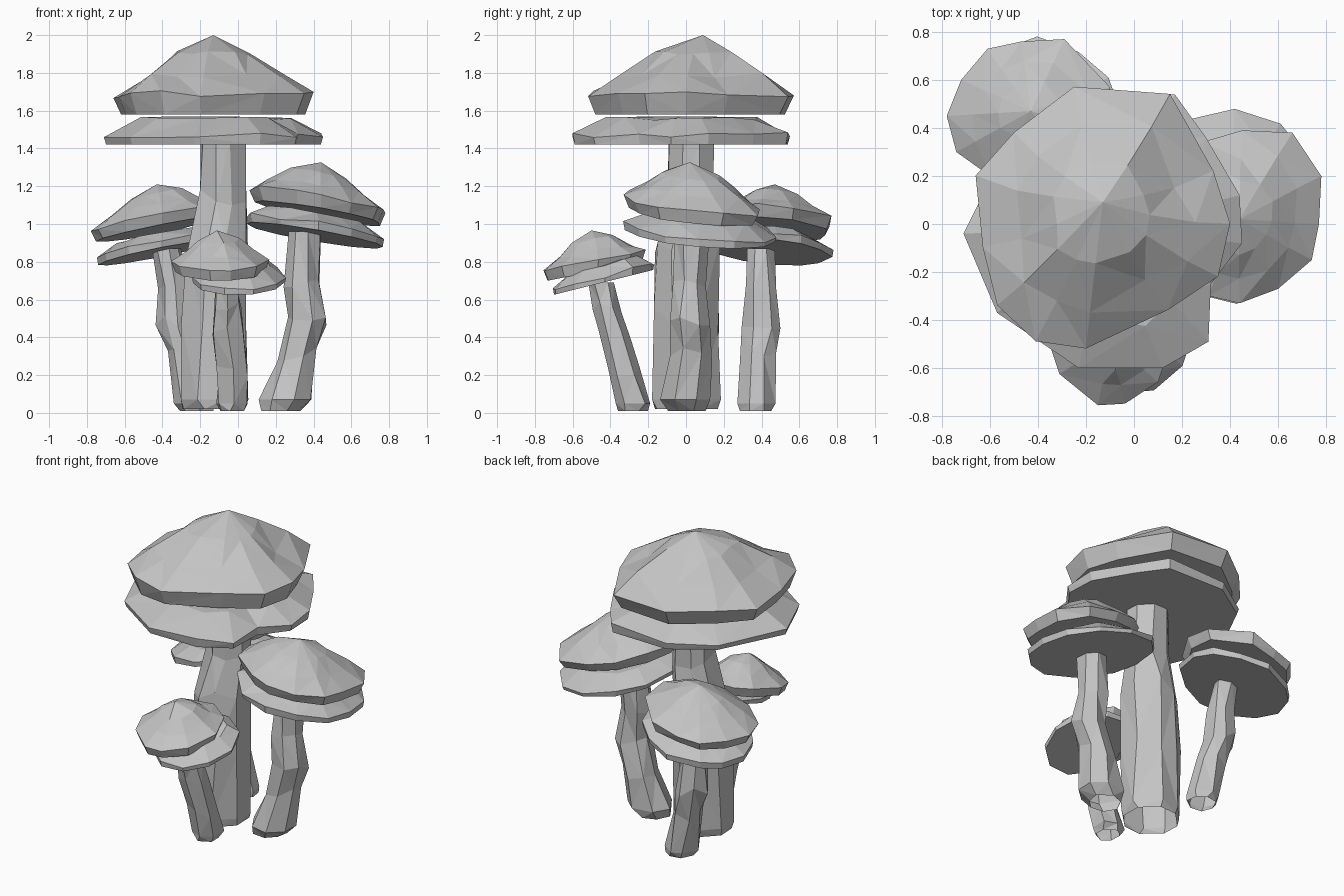
import bpy, bmesh, math, random

cube = bpy.data.objects.get("Cube")
if cube:
    bpy.data.objects.remove(cube, do_unlink=True)

rng = random.Random(11)

# One plain grey for the whole cluster
GREY = (0.55, 0.55, 0.55, 1)
mat = bpy.data.materials.new("plain_grey")
mat.use_nodes = True
mat.diffuse_color = GREY
mat.node_tree.nodes["Principled BSDF"].inputs["Base Color"].default_value = GREY


def finish(name, bm):
    bmesh.ops.triangulate(bm, faces=[f for f in bm.faces if len(f.verts) == 4])
    bmesh.ops.recalc_face_normals(bm, faces=bm.faces)
    mesh = bpy.data.meshes.new(name)
    bm.to_mesh(mesh)
    bm.free()
    mesh.materials.append(mat)
    obj = bpy.data.objects.new(name, mesh)
    bpy.context.collection.objects.link(obj)


def bridge(bm, rings):
    """Join each ring of vertices to the next."""
    for low, high in zip(rings, rings[1:]):
        for i in range(len(low)):
            j = (i + 1) % len(low)
            bm.faces.new((low[i], low[j], high[j], high[i]))


def oval(center, rx, ry, count=12):
    """Slightly irregular oval outline."""
    points = []
    for i in range(count):
        a = math.tau * (i + rng.uniform(-0.2, 0.2)) / count
        k = rng.uniform(0.96, 1.04)
        points.append((center[0] + rx * k * math.cos(a), center[1] + ry * k * math.sin(a)))
    return points


# (height fraction, outline scale, height jitter, scale jitter)
CAP = [(0, 0.92, 0, 0), (0.25, 1, 0.05, 0), (0.49, 0.7, 0.04, 0.06), (0.77, 0.4, 0.03, 0.08)]
SKIRT = [(0, 0.98, 0, 0), (0.32, 1, 0.12, 0), (0.92, 0.68, 0.06, 0.06)]


def shell(name, outline, center, height, profile, tilt=(0, 0), peak=(0, 0)):
    """Faceted cap: shrinking rings of the outline up to a peak, sheared to tilt."""
    cx, cy, cz = center
    bm = bmesh.new()

    def add(x, y, h):
        z = cz + h * height + tilt[0] * (x - cx) + tilt[1] * (y - cy)
        return bm.verts.new((x, y, z))

    rings = []
    for h, scale, lift, wobble in profile:
        ring = []
        for x, y in outline:
            k = scale * (1 + rng.uniform(-wobble, wobble))
            ring.append(add(cx + (x - cx) * k + peak[0] * h ** 3,
                            cy + (y - cy) * k + peak[1] * h ** 3,
                            h + rng.uniform(-lift, lift)))
        rings.append(ring)
    bridge(bm, rings)
    bm.faces.new(rings[0])
    tip = add(cx + peak[0], cy + peak[1], 1)
    top = rings[-1]
    for i, v in enumerate(top):
        bm.faces.new((v, top[(i + 1) % len(top)], tip))
    finish(name, bm)


def stem(name, path, sides=7, rough=0.09):
    """Gnarled stalk, open below, through (x, y, z, radius) stations."""
    bm = bmesh.new()
    rings = []
    for x, y, z, r in path:
        ring = []
        for i in range(sides):
            a = math.tau * (i + 0.5 + rng.uniform(-0.15, 0.15)) / sides
            k = r * rng.uniform(1 - rough, 1 + rough)
            lift = rng.uniform(-0.4, 0.4) * r if 0.08 < z < path[-1][2] else 0
            ring.append(bm.verts.new((x + k * math.cos(a), y + k * math.sin(a), z + lift)))
        rings.append(ring)
    bridge(bm, rings)
    bm.faces.new(rings[-1])
    finish(name, bm)


# Tall central mushroom
main_rim = [(0.15, 0.54), (0.33, 0.22), (0.4, 0), (0.35, -0.22), (0.14, -0.36),
            (-0.2, -0.52), (-0.41, -0.49), (-0.57, -0.34), (-0.63, -0.1),
            (-0.66, 0.2), (-0.5, 0.38), (-0.25, 0.57)]
main_skirt_rim = [(0.17, 0.54), (0.3, 0.36), (0.44, 0.12), (0.45, -0.08),
                  (0.32, -0.25), (0.31, -0.49), (0.12, -0.6), (-0.23, -0.6),
                  (-0.57, -0.37), (-0.71, -0.04), (-0.5, 0.38), (-0.24, 0.55)]
shell("main_cap", main_rim, (-0.15, -0.02, 1.58), 0.42, CAP, peak=(0.02, 0.11))
shell("main_skirt", main_skirt_rim, (-0.12, -0.02, 1.42), 0.15, SKIRT)
stem("main_stem", [(-0.125, 0, 0.02, 0.17), (-0.125, 0, 0.07, 0.185), (-0.125, 0, 0.5, 0.182),
                   (-0.115, 0.01, 0.85, 0.175), (-0.08, 0.03, 1.15, 0.13),
                   (-0.08, 0.03, 1.44, 0.125)], sides=8, rough=0.05)

# Mushroom on the model's left, drooping outwards
left_rim = [(0.78, 0.2), (0.66, 0.38), (0.45, 0.39), (0.28, 0.34), (0.13, 0.2),
            (0.06, 0.03), (0.11, -0.16), (0.31, -0.3), (0.44, -0.33),
            (0.6, -0.27), (0.74, -0.15), (0.77, 0)]
shell("left_cap", left_rim, (0.42, 0.02, 1.06), 0.27, CAP, tilt=(-0.17, -0.09), peak=(0.02, 0))
spot = (0.4, 0.08, 0.94)
shell("left_skirt", oval(spot, 0.37, 0.41), spot, 0.11, SKIRT, tilt=(-0.17, -0.08))
stem("left_stem", [(0.23, 0, 0.01, 0.1), (0.26, 0, 0.07, 0.14), (0.31, 0.02, 0.3, 0.11),
                   (0.37, 0.02, 0.5, 0.105), (0.34, 0.02, 0.7, 0.095),
                   (0.36, 0.03, 0.96, 0.09)])

# Mushroom at the back on the model's right
back_rim = [(-0.1, 0.57), (-0.29, 0.77), (-0.47, 0.76), (-0.61, 0.73), (-0.72, 0.6),
            (-0.78, 0.45), (-0.74, 0.3), (-0.6, 0.2), (-0.4, 0.16), (-0.2, 0.21),
            (-0.1, 0.38)]
shell("back_cap", back_rim, (-0.43, 0.47, 0.97), 0.24, CAP, tilt=(0.2, -0.08))
spot = (-0.41, 0.45, 0.85)
shell("back_skirt", oval(spot, 0.34, 0.32), spot, 0.1, SKIRT, tilt=(0.2, -0.08))
stem("back_stem", [(-0.22, 0.37, 0.01, 0.09), (-0.23, 0.37, 0.05, 0.105),
                   (-0.28, 0.38, 0.3, 0.095), (-0.33, 0.4, 0.48, 0.1),
                   (-0.34, 0.4, 0.66, 0.085), (-0.38, 0.4, 0.87, 0.075)])

# Small mushroom leaning forward
spot = (-0.09, -0.48, 0.75)
shell("front_cap", oval(spot, 0.26, 0.28, 10), spot, 0.22, CAP, tilt=(0, 0.2), peak=(-0.02, -0.02))
spot = (0, -0.44, 0.69)
shell("front_skirt", oval(spot, 0.25, 0.28, 10), spot, 0.1, SKIRT, tilt=(0, 0.25))
stem("front_stem", [(-0.03, -0.28, 0.01, 0.075), (-0.03, -0.28, 0.05, 0.095),
                    (-0.03, -0.33, 0.22, 0.088), (-0.05, -0.38, 0.42, 0.09),
                    (-0.06, -0.42, 0.56, 0.078), (-0.06, -0.45, 0.69, 0.065)], sides=6)
